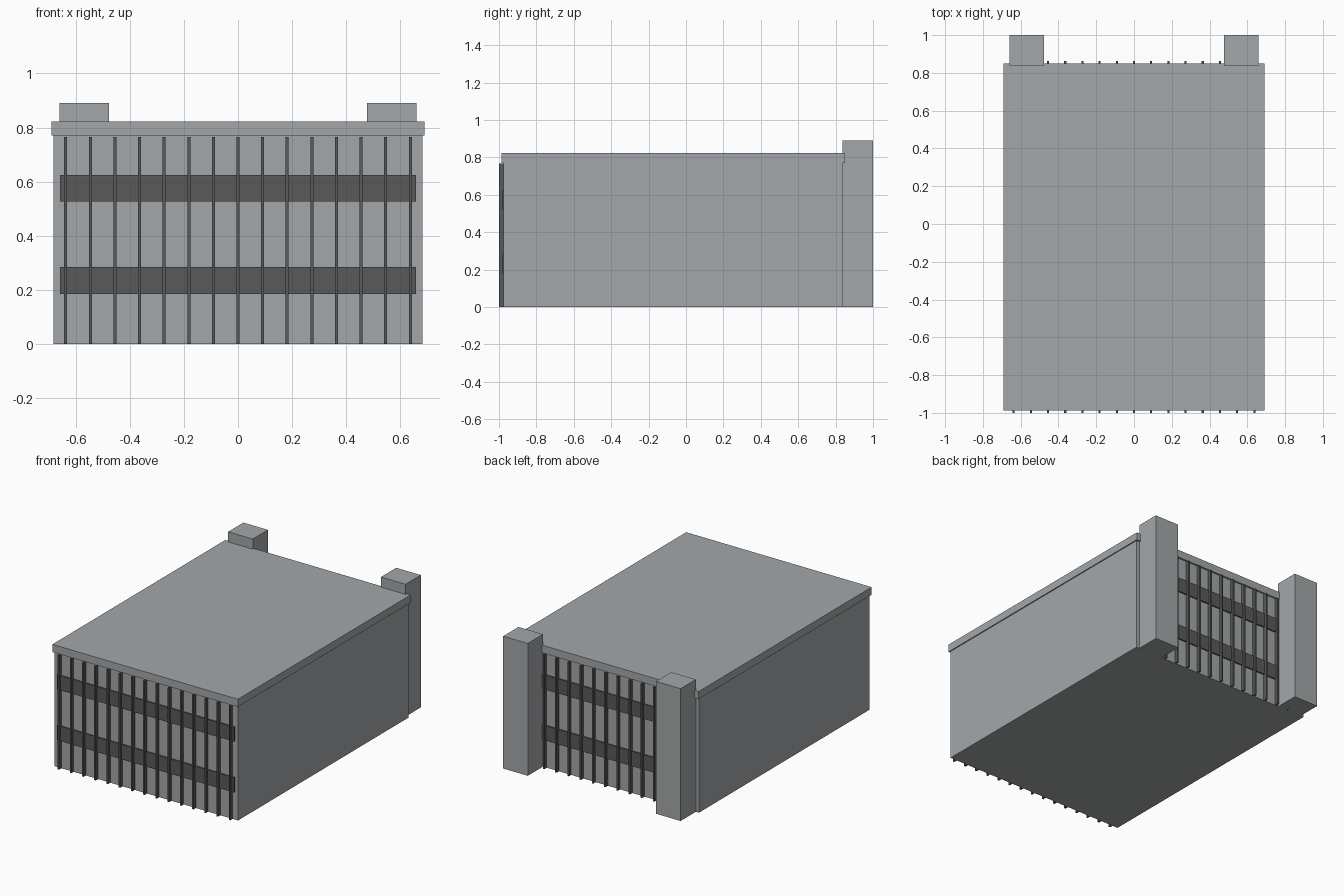
import bpy

old = bpy.data.objects.get("Cube")
if old:
    bpy.data.objects.remove(old, do_unlink=True)


def material(name, rgb):
    mat = bpy.data.materials.new(name)
    mat.use_nodes = True
    colour = (*rgb, 1)
    mat.diffuse_color = colour
    mat.node_tree.nodes["Principled BSDF"].inputs["Base Color"].default_value = colour
    return mat


concrete = material("pale concrete grey", (0.37, 0.39, 0.40))
dark = material("dark grey", (0.10, 0.10, 0.105))


def box(name, x, y, z, mat):
    """Box spanning the given (min, max) range on each axis."""
    spans = (x, y, z)
    bpy.ops.mesh.primitive_cube_add(size=1)
    obj = bpy.context.object
    obj.name = name
    for v in obj.data.vertices:
        v.co = [s[0] if c < 0 else s[1] for c, s in zip(v.co, spans)]
    obj.data.materials.append(mat)
    return obj


FRONT, BACK = -0.975, 0.838
HALF, EAVE = 0.683, 0.77

# Main block and roof slab
box("main_block", (-HALF, HALF), (FRONT, BACK), (0, EAVE), concrete)
box("roof_slab", (-0.69, 0.69), (-0.987, 0.85), (EAVE, 0.822), concrete)

# Stair towers on the rear corners
for side, x in (("left", (0.477, 0.66)), ("right", (-0.66, -0.477))):
    box(side + "_tower", x, (BACK, 1.0), (0, 0.89), concrete)

# Window bands and vertical fins on both end walls
for end, wall, out in (("front", FRONT, -1), ("back", BACK, 1)):
    for level, z in (("lower", (0.185, 0.285)), ("upper", (0.527, 0.625))):
        y = sorted((wall, wall + out * 0.009))
        box(f"{end}_{level}_window_band", (-0.659, 0.659), y, z, dark)
    y = sorted((wall, wall + out * 0.025))
    for i in range(-7, 8):
        x = i * 0.091
        box(f"{end}_fin", (x - 0.0055, x + 0.0055), y, (0, EAVE - 0.004), dark)
